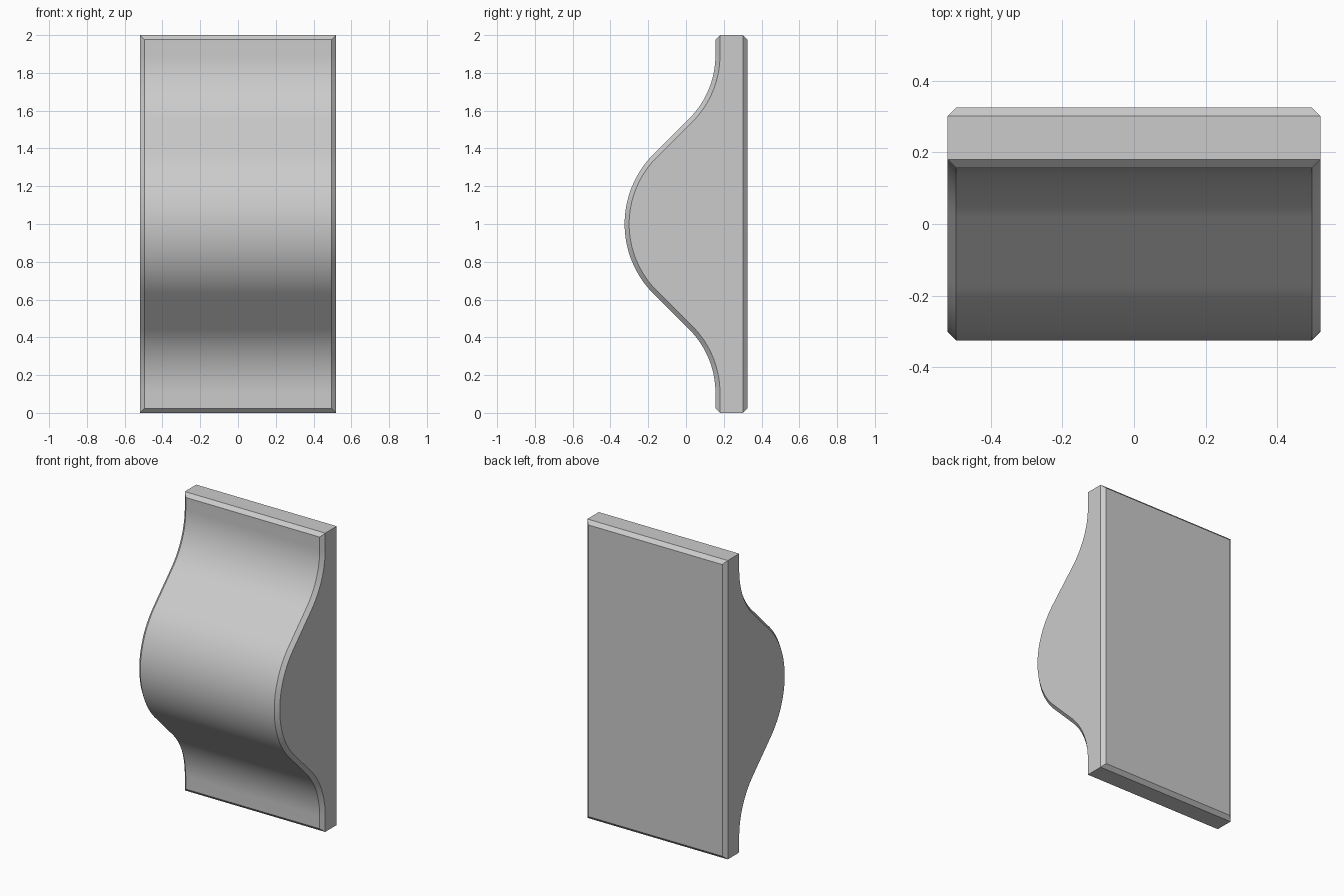
import bpy, bmesh
from math import sin, cos, radians

if "Cube" in bpy.data.objects:
    bpy.data.objects.remove(bpy.data.objects["Cube"])

HALF_W, BACK, CH = 0.52, 0.325, 0.024   # half width, back plane, chamfer size
R, N = 0.5, 16                          # arc radius of the side outline, steps per 45 degrees


def upper_outline(d):
    """Front outline (y, z) from the belly up to the top end, pushed outwards by d."""
    pts = []
    for i in range(N + 1):              # convex belly arc
        a = radians(45) * i / N
        pts.append((0.199 - (R + d) * cos(a), 1 + (R + d) * sin(a)))
    for i in range(N + 1):              # concave arc running up to the flat lip
        a = radians(45) * (1 - i / N)
        pts.append((-0.32 + (R - d) * cos(a), 1.894 - (R - d) * sin(a)))
    pts.append((0.18 - d, 2 - d))
    return pts


def full_outline(d):
    up = upper_outline(d)
    return [(y, 2 - z) for y, z in reversed(up[1:])] + up


outer, inner = full_outline(CH), full_outline(0)
bm = bmesh.new()
rows = []
for (yo, zo), (yi, zi) in zip(outer, inner):
    zb = min(max(zi, CH), 2 - CH)
    w = HALF_W - CH
    half = [(w, yo, zo), (HALF_W, yi, zi), (HALF_W, BACK - CH, zi), (w, BACK, zb)]
    ring = half + [(-x, y, z) for x, y, z in reversed(half)]
    rows.append([bm.verts.new(p) for p in ring])

# front, side and back skins
for a, b in zip(rows, rows[1:]):
    for k in range(8):
        n = (k + 1) % 8
        bm.faces.new((a[k], a[n], b[n], b[k]))

# chamfered top and bottom ends
for r in (rows[0], rows[-1]):
    for k in range(3):
        bm.faces.new((r[k], r[k + 1], r[6 - k], r[7 - k]))

bmesh.ops.recalc_face_normals(bm, faces=bm.faces)
mesh = bpy.data.meshes.new("curved_panel")
bm.to_mesh(mesh)
bm.free()
panel = bpy.data.objects.new("curved_panel", mesh)
bpy.context.collection.objects.link(panel)
bpy.context.view_layer.objects.active = panel
panel.select_set(True)
bpy.ops.object.shade_smooth_by_angle(angle=radians(30))
